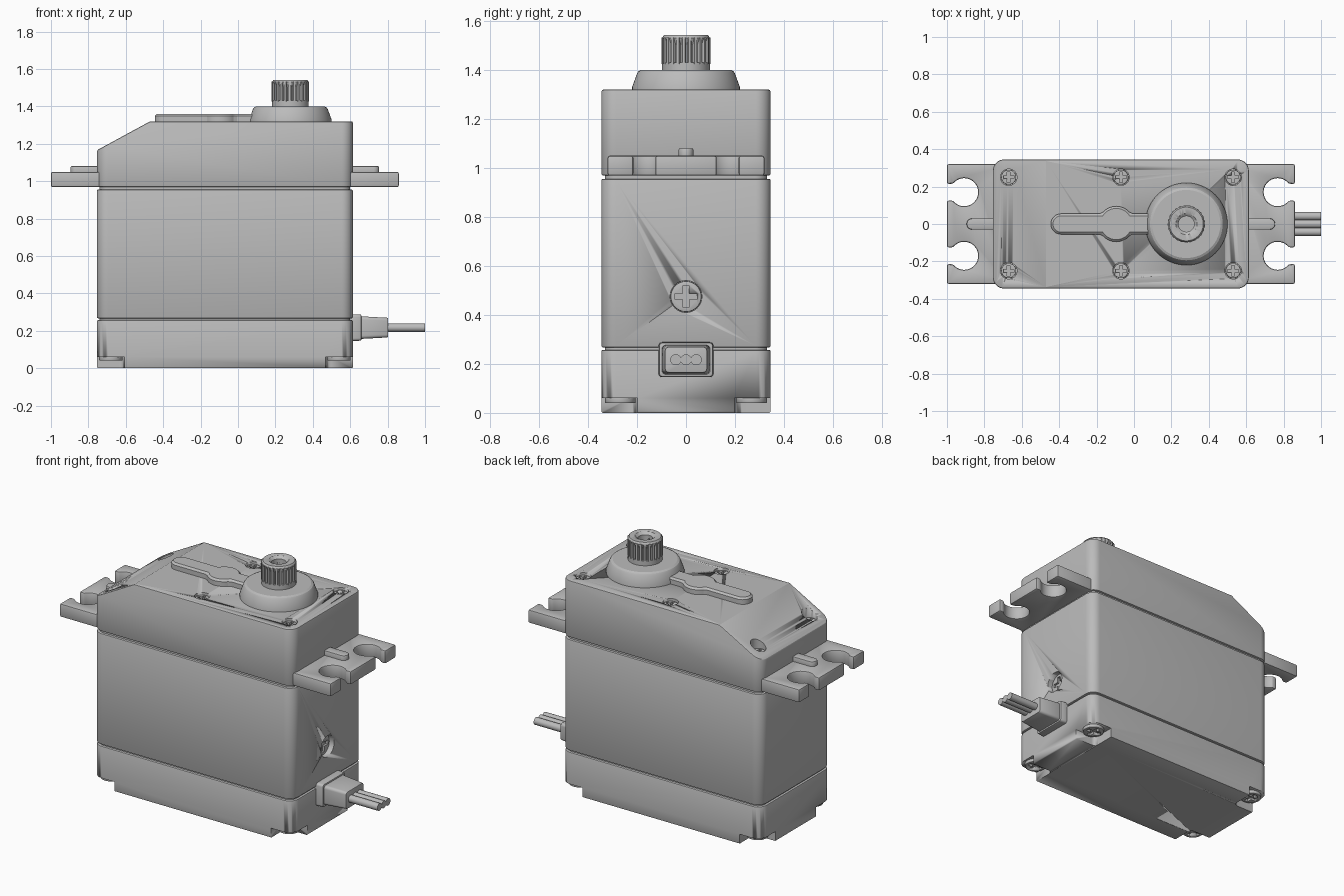
import bpy, bmesh
from math import sin, cos, pi, asin, radians
from mathutils import Matrix, Vector

cube = bpy.data.objects.get("Cube")
if cube:
    bpy.data.objects.remove(cube, do_unlink=True)

grey = bpy.data.materials.new("grey_plastic")
grey.use_nodes = True
grey.diffuse_color = (0.5, 0.5, 0.5, 1)
grey.node_tree.nodes["Principled BSDF"].inputs["Base Color"].default_value = (0.5, 0.5, 0.5, 1)

MID = -0.07               # centre of the case along x
HX, HY = 0.684, 0.345     # half length and half width of the case
UP = Matrix.Identity(4)
TO_RIGHT = Matrix.Rotation(pi / 2, 4, 'Y')
DOWN = Matrix.Rotation(pi, 4, 'X')


def at(x, y, z, turn=UP):
    return Matrix.Translation((x, y, z)) @ turn


def activate(ob):
    bpy.ops.object.select_all(action='DESELECT')
    ob.select_set(True)
    bpy.context.view_layer.objects.active = ob


def finish(name, bm, matrix=UP, bevel=0, segments=2):
    bm.transform(matrix)
    bmesh.ops.recalc_face_normals(bm, faces=bm.faces)
    me = bpy.data.meshes.new(name)
    bm.to_mesh(me)
    bm.free()
    me.materials.append(grey)
    ob = bpy.data.objects.new(name, me)
    bpy.context.collection.objects.link(ob)
    activate(ob)
    if bevel:
        mod = ob.modifiers.new("bevel", 'BEVEL')
        mod.width, mod.segments = bevel, segments
        mod.limit_method, mod.angle_limit = 'ANGLE', radians(35)
        bpy.ops.object.modifier_apply(modifier=mod.name)
    bpy.ops.object.shade_smooth_by_angle(angle=radians(25))
    return ob


def prism_mesh(outline, z0, z1, top=1.0):
    bm = bmesh.new()
    low = [bm.verts.new((x, y, z0)) for x, y in outline]
    high = [bm.verts.new((x * top, y * top, z1)) for x, y in outline]
    bm.faces.new(low[::-1])
    bm.faces.new(high)
    n = len(low)
    for i in range(n):
        j = (i + 1) % n
        bm.faces.new((low[i], low[j], high[j], high[i]))
    return bm


def prism(name, outline, z0, z1, matrix=UP, bevel=0, top=1.0, segments=2):
    return finish(name, prism_mesh(outline, z0, z1, top), matrix, bevel, segments)


def arc(cx, cy, r, a, b, n):
    return [(cx + r * cos(a + (b - a) * i / n), cy + r * sin(a + (b - a) * i / n))
            for i in range(n + 1)]


def circle(r, n=32):
    return arc(0, 0, r, 0, 2 * pi, n)[:-1]


def rounded(hx, hy, r, n=8):
    pts = []
    for k, (sx, sy) in enumerate(((1, 1), (-1, 1), (-1, -1), (1, -1))):
        pts += arc(sx * (hx - r), sy * (hy - r), r, k * pi / 2, (k + 1) * pi / 2, n)
    return pts


def lathe(name, profile, matrix=UP, steps=64):
    bm = bmesh.new()
    verts = [bm.verts.new((r, 0, z)) for r, z in profile]
    edges = [bm.edges.new(p) for p in zip(verts, verts[1:])]
    bmesh.ops.spin(bm, geom=verts + edges, cent=(0, 0, 0), axis=(0, 0, 1),
                   angle=2 * pi, steps=steps)
    bmesh.ops.remove_doubles(bm, verts=bm.verts, dist=0.0001)
    return finish(name, bm, matrix)


def cut(ob, cutter):
    cutter.hide_render = True
    activate(ob)
    mod = ob.modifiers.new("cut", 'BOOLEAN')
    mod.operation, mod.object = 'DIFFERENCE', cutter
    bpy.ops.object.modifier_apply(modifier=mod.name)
    bpy.data.objects.remove(cutter, do_unlink=True)


def screw(name, r, matrix):
    # Round head, outer face at local z = 0, with a cross recess
    head = prism(name, circle(r), -0.03, 0, matrix, 0.004)
    a, w = r * 0.72, r * 0.2
    cross = [(a, -w), (a, w), (w, w), (w, a), (-w, a), (-w, w),
             (-a, w), (-a, -w), (-w, -w), (-w, -a), (w, -a), (w, -w)]
    cut(head, prism("cross_cutter", cross, -0.015, 0.02, matrix))


# Case: bottom, middle and top shells with recessed seams between them
plan = rounded(HX, HY, 0.06)
case = at(MID, 0, 0)
bottom = prism("bottom_case", plan, 0, 0.257, case, 0.006)
middle = prism("middle_case", plan, 0.267, 0.955, case, 0.006)
for name, z in (("lower_seam", 0.262), ("upper_seam", 0.962)):
    prism(name, rounded(HX - 0.014, HY - 0.014, 0.05), z - 0.02, z + 0.02, case)

# Top shell with its sloping end
bm = prism_mesh(plan, 0.968, 1.32)
slope = Vector((-0.155, 0, 0.285))
sliced = bmesh.ops.bisect_plane(bm, geom=bm.verts[:] + bm.edges[:] + bm.faces[:],
                                plane_co=(-0.4, 0, 1.32), plane_no=slope, clear_outer=True)
rim = [e for e in sliced["geom_cut"] if isinstance(e, bmesh.types.BMEdge)]
bmesh.ops.holes_fill(bm, edges=[e for e in bm.edges if e.is_boundary], sides=0)
top_case = finish("top_case", bm, case, 0.008)

# Screws in the top, the last pair sunk into the slope
for x, z in ((0.53, 1.308), (-0.07, 1.308), (-0.67, 1.175)):
    for side, y in (("right", -0.25), ("left", 0.25)):
        cut(top_case, prism("pocket_cutter", circle(0.044), z - 0.015, 1.4, at(x, y, 0)))
        screw("top_screw_" + side, 0.04, at(x, y, z))

# Corner notches and screws underneath
for sx in (-1, 1):
    for sy in (-1, 1):
        notch = prism("notch_cutter", rounded(0.147, 0.147, 0.03), -0.1, 0.06,
                      at(MID + sx * HX, sy * HY, 0))
        cut(bottom, notch)
        screw("bottom_screw", 0.062, at(MID + sx * 0.61, sy * 0.268, 0.04, DOWN))

# Recessed screw on the cable end
cut(middle, prism("side_cutter", circle(0.065), -0.045, 0.1, at(MID + HX, 0, 0.475, TO_RIGHT)))
screw("side_screw", 0.063, at(MID + HX - 0.03, 0, 0.475, TO_RIGHT))

# Mounting flanges with open round slots, and their ribs
END, HOLE, R = 0.93, 0.838, 0.075
gap = asin(0.045 / R)
flange = [(0.6, -0.32), (END, -0.32)]
for y in (-0.17, 0.17):
    flange += [(END, y - 0.045)] + arc(HOLE, y, R, -gap, gap - 2 * pi, 28) + [(END, y + 0.045)]
flange += [(END, 0.32), (0.6, 0.32)]
rib = [(0.6, -0.03)] + arc(0.795, 0, 0.03, -pi / 2, pi / 2, 12) + [(0.6, 0.03)]
for name, turn in (("left", UP), ("right", Matrix.Rotation(pi, 4, 'Z'))):
    place = at(MID, 0, 0, turn)
    prism("flange_" + name, flange, 0.968, 1.05, place, 0.009)
    prism("flange_rib_" + name, rib, 1.03, 1.08, place, 0.006)

# Raised gear ridge on the top
b = asin(0.055 / 0.095)
ridge = ([(0.2, 0.055)] + arc(-0.095, 0, 0.095, b, pi - b, 16)
         + arc(-0.39, 0, 0.055, pi / 2, 3 * pi / 2, 16)
         + arc(-0.095, 0, 0.095, pi + b, 2 * pi - b, 16) + [(0.2, -0.055)])
prism("gear_ridge", ridge, 1.29, 1.36, UP, 0.014, segments=1)

# Output boss and splined shaft
axis = at(0.28, 0, 0)
lathe("output_boss", [(0, 1.3), (0.22, 1.3), (0.22, 1.33), (0.2, 1.385), (0.194, 1.394),
                      (0.182, 1.4), (0, 1.4)], axis)
lathe("shaft_neck", [(0, 1.38), (0.098, 1.38), (0.098, 1.43), (0, 1.43)], axis)
teeth = 25
spline = []
for i in range(teeth):
    for step, r in ((0, 0.087), (0.25, 0.087), (0.4, 0.1), (0.85, 0.1)):
        a = 2 * pi * (i + step) / teeth
        spline.append((r * cos(a), r * sin(a)))
shaft = prism("splined_shaft", spline, 1.425, 1.532, axis)
cap = lathe("shaft_cap", [(0, 1.5), (0.086, 1.5), (0.098, 1.53), (0.09, 1.542), (0, 1.542)], axis)
bore = [(0, 1.46), (0.042, 1.46), (0.042, 1.527), (0.06, 1.545), (0.06, 1.6), (0, 1.6)]
for part in (shaft, cap):
    cut(part, lathe("bore_cutter", bore, axis, 32))

# Cable grommet and three wires
port = at(MID + HX, 0, 0.217, TO_RIGHT)
prism("grommet_plate", rounded(0.072, 0.113, 0.015, 4), -0.02, 0.045, port, 0.004, 0.97)
prism("grommet_sleeve", rounded(0.061, 0.1, 0.018, 4), 0.03, 0.188, port, 0.004, 0.86)
for i in (-1, 0, 1):
    prism("wire", circle(0.0225, 20), 0.15, 0.386, at(MID + HX, i * 0.042, 0.217, TO_RIGHT))
